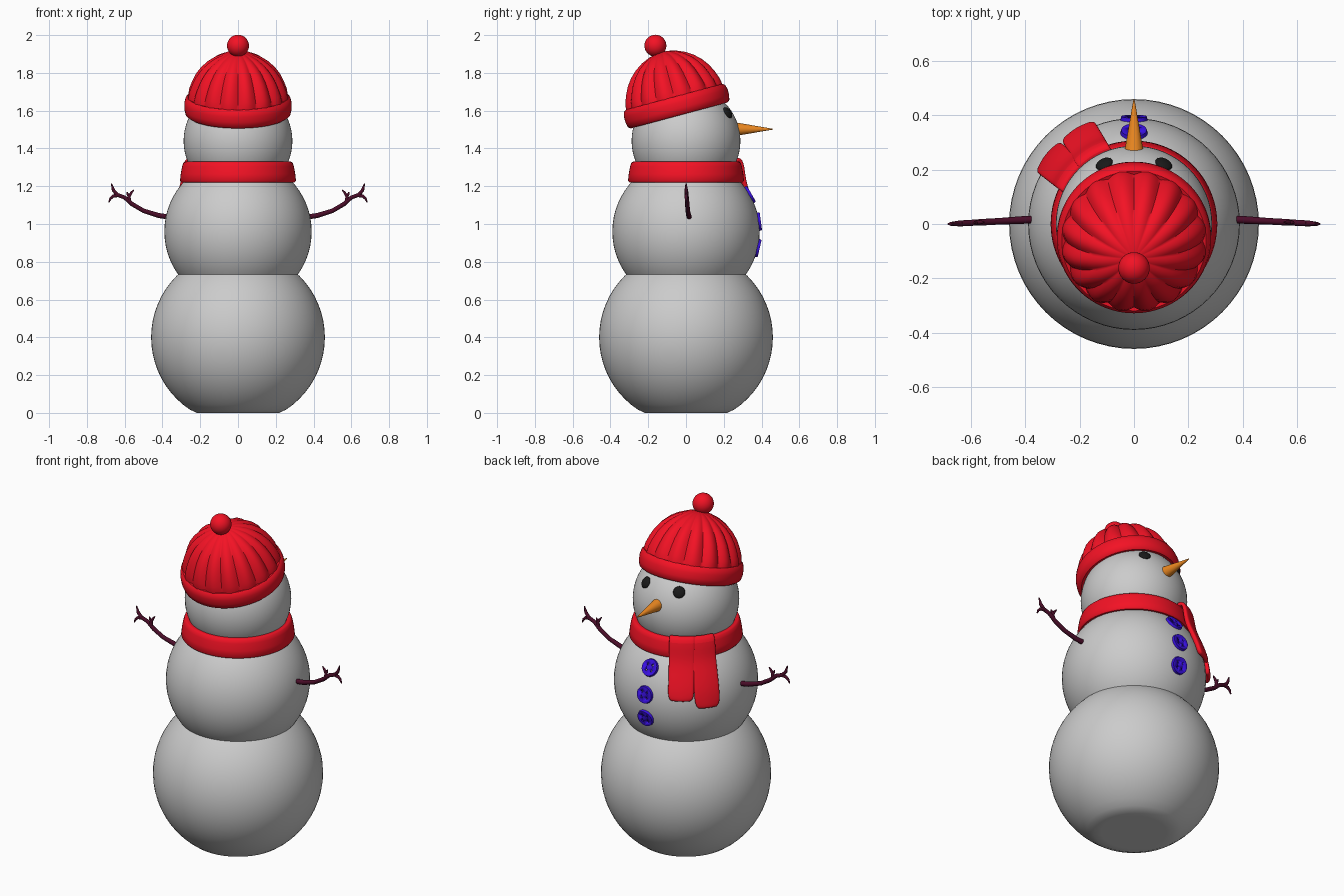
import bpy, bmesh
from math import sin, cos, pi, radians, sqrt
from mathutils import Vector, Matrix

if "Cube" in bpy.data.objects:
    bpy.data.objects.remove(bpy.data.objects["Cube"])


def material(name, rgb):
    m = bpy.data.materials.new(name)
    m.diffuse_color = (*rgb, 1)
    m.use_nodes = True
    m.node_tree.nodes["Principled BSDF"].inputs["Base Color"].default_value = m.diffuse_color
    return m


RED = material("red_wool", (0.9, 0.006, 0.018))
ORANGE = material("carrot", (0.85, 0.25, 0.015))
BLUE = material("blue_plastic", (0.04, 0.005, 0.75))
BLACK = material("coal", (0.01, 0.01, 0.01))
BARK = material("bark", (0.07, 0.004, 0.022))


def finish(name, bm, mat=None, angle=40):
    bmesh.ops.recalc_face_normals(bm, faces=bm.faces)
    me = bpy.data.meshes.new(name)
    bm.to_mesh(me)
    bm.free()
    ob = bpy.data.objects.new(name, me)
    bpy.context.collection.objects.link(ob)
    if mat:
        me.materials.append(mat)
    bpy.ops.object.select_all(action='DESELECT')
    ob.select_set(True)
    bpy.context.view_layer.objects.active = ob
    bpy.ops.object.shade_smooth_by_angle(angle=radians(angle))
    return ob


def sphere(name, radius, center, mat=None, seg=64, floor=None, scale=(1, 1, 1)):
    bm = bmesh.new()
    bmesh.ops.create_uvsphere(bm, u_segments=seg, v_segments=seg // 2, radius=radius)
    for v in bm.verts:
        v.co = Vector([a * b for a, b in zip(v.co, scale)])
        if floor is not None:
            v.co.z = max(v.co.z, floor)
    ob = finish(name, bm, mat, 80)
    ob.location = center
    return ob


def lathe(name, profile, mat, seg=96, closed=True, warp=None):
    """Revolve (radius, height) points; warp scales the radius by angle and point index."""
    bm = bmesh.new()
    rings = []
    for i, (r, z) in enumerate(profile):
        ring = []
        for k in range(seg):
            a = 2 * pi * k / seg
            q = r * (warp(a, i) if warp else 1)
            ring.append(bm.verts.new((q * cos(a), q * sin(a), z)))
        rings.append(ring)
    pairs = list(zip(rings, rings[1:])) + ([(rings[-1], rings[0])] if closed else [])
    for lo, hi in pairs:
        for k in range(seg):
            n = (k + 1) % seg
            bm.faces.new((lo[k], lo[n], hi[n], hi[k]))
    if not closed:
        bm.faces.new(rings[-1])
    return finish(name, bm, mat, 50)


def aim(ob, location, normal):
    ob.location = location
    ob.rotation_mode = 'QUATERNION'
    ob.rotation_quaternion = Vector(normal).to_track_quat('Z', 'Y')


# Snow balls
sphere("lower_body", 0.46, (0, 0, 0.40), floor=-0.40)
sphere("middle_body", 0.39, (0, 0, 0.96))
HEAD = Vector((0, 0, 1.44))
sphere("head", 0.288, HEAD)

# Scarf band
lathe("scarf_band", [(0.27, 1.222), (0.30, 1.221), (0.307, 1.23), (0.303, 1.265),
                     (0.296, 1.305), (0.289, 1.325), (0.281, 1.33), (0.262, 1.328)], RED)


# Scarf tails draped over the knot and down the chest
def tail(name, azimuth, path, width):
    a = radians(azimuth)
    out, side = Vector((cos(a), sin(a), 0)), Vector((-sin(a), cos(a), 0))
    bm = bmesh.new()
    rows = []
    for i, (r, z) in enumerate(path):
        w = width * (0.72 if i == len(path) - 1 else 1)
        rows.append([bm.verts.new(out * (r - 0.012 * abs(u) ** 2) + side * u * w / 2
                                  + Vector((0, 0, z))) for u in (-1, -0.75, 0, 0.75, 1)])
    for p, q in zip(rows, rows[1:]):
        for k in range(4):
            bm.faces.new((p[k], p[k + 1], q[k + 1], q[k]))
    ob = finish(name, bm, RED)
    sol = ob.modifiers.new("thickness", 'SOLIDIFY')
    sol.thickness, sol.offset = 0.026, 0
    sub = ob.modifiers.new("soften", 'SUBSURF')
    sub.levels = sub.render_levels = 2
    for p in ob.data.polygons:
        p.use_smooth = True


tail("scarf_tail_long", 142, [(0.275, 1.325), (0.295, 1.342), (0.317, 1.325), (0.325, 1.23),
                              (0.36, 1.15), (0.392, 1.06), (0.403, 0.99), (0.405, 0.965)], 0.14)
tail("scarf_tail_short", 121, [(0.275, 1.325), (0.297, 1.345), (0.32, 1.328), (0.327, 1.23),
                               (0.36, 1.15), (0.388, 1.08), (0.402, 1.03), (0.404, 1.01)], 0.14)

# Tilted knitted hat
hat_frame = Matrix.Translation((0, -0.05, 1.625)) @ Matrix.Rotation(radians(15), 4, 'X')
brim = lathe("hat_brim", [(0.245, -0.045), (0.265, -0.052), (0.278, -0.042), (0.284, -0.015),
                          (0.284, 0.015), (0.278, 0.04), (0.266, 0.05), (0.245, 0.045)], RED)
dome = [(0.266, 0.02), (0.268, 0.05), (0.262, 0.085), (0.247, 0.125), (0.227, 0.165),
        (0.198, 0.204), (0.163, 0.237), (0.12, 0.265), (0.07, 0.286), (0.03, 0.294), (0.008, 0.296)]
depth = [0.04, 0.06, 0.075, 0.085, 0.09, 0.095, 0.095, 0.09, 0.07, 0.04, 0]
crown = lathe("hat_crown", dome, RED, seg=160, closed=False,
              warp=lambda a, i: 1 - depth[i] * (1 - abs(sin(8 * a))))
for part in (brim, crown):
    part.matrix_world = hat_frame
sphere("hat_pompom", 0.058, (0, -0.162, 1.944), RED, 32)

# Coal eyes
for s, label in ((-1, "left"), (1, "right")):
    n = Vector((s * 0.11, 0.222, 0.15)).normalized()
    eye = sphere("eye_" + label, 0.033, (0, 0, 0), BLACK, 24, scale=(1, 1, 0.45))
    aim(eye, HEAD + n * 0.288, n)

# Carrot nose
bm = bmesh.new()
bmesh.ops.create_cone(bm, cap_ends=True, segments=32, radius1=0.038, radius2=0.002, depth=0.21)
nose = finish("carrot_nose", bm, ORANGE)
aim(nose, (0, 0.355, 1.502), (0, 1, 0))

# Four-hole buttons: one drilled mesh, used three times
bm = bmesh.new()
bmesh.ops.create_cone(bm, cap_ends=True, segments=32, radius1=0.05, radius2=0.047, depth=0.014)
button = finish("button_1", bm, BLUE)
bm = bmesh.new()
for x in (-0.016, 0.016):
    for y in (-0.016, 0.016):
        bmesh.ops.create_cone(bm, cap_ends=True, segments=10, radius1=0.006, radius2=0.006,
                              depth=0.1, matrix=Matrix.Translation((x, y, 0)))
cutter = finish("button_hole_cutter", bm)
cutter.hide_render = True
cut = button.modifiers.new("holes", 'BOOLEAN')
cut.operation, cut.object, cut.solver = 'DIFFERENCE', cutter, 'EXACT'
drilled = bpy.data.meshes.new_from_object(button.evaluated_get(bpy.context.evaluated_depsgraph_get()))
button.modifiers.clear()
button.data = drilled
bpy.data.objects.remove(cutter)
for i, z in enumerate((1.155, 1.013, 0.872)):
    ob = button
    if i:
        ob = bpy.data.objects.new("button_%d" % (i + 1), drilled)
        bpy.context.collection.objects.link(ob)
    n = Vector((0, sqrt(0.39 ** 2 - (z - 0.96) ** 2), z - 0.96)).normalized()
    aim(ob, Vector((0, 0, 0.96)) + n * 0.393, n)

# Twig arms: (x, z, radius) paths, mirrored
TWIGS = [
    [(0.35, 1.035, .014), (0.42, 1.045, .014), (0.50, 1.07, .012), (0.56, 1.105, .012),
     (0.60, 1.14, .011), (0.64, 1.155, .011), (0.66, 1.18, .009), (0.67, 1.215, .003)],
    [(0.63, 1.153, .011), (0.66, 1.148, .009), (0.675, 1.135, .007), (0.684, 1.115, .003)],
    [(0.575, 1.118, .011), (0.577, 1.145, .009), (0.565, 1.165, .007), (0.553, 1.18, .003)],
    [(0.577, 1.145, .008), (0.585, 1.16, .006), (0.588, 1.17, .003)],
]
for s, label in ((-1, "left"), (1, "right")):
    cu = bpy.data.curves.new("arm_" + label, 'CURVE')
    cu.dimensions, cu.bevel_depth, cu.bevel_resolution = '3D', 1, 3
    cu.use_fill_caps = True
    cu.materials.append(BARK)
    for path in TWIGS:
        sp = cu.splines.new('POLY')
        sp.points.add(len(path) - 1)
        for p, (x, z, r) in zip(sp.points, path):
            p.co = (s * x, 0.018 - 0.018 * (x - 0.35) / 0.33, z, 1)
            p.radius = r
        sp.use_smooth = True
    ob = bpy.data.objects.new("arm_" + label, cu)
    bpy.context.collection.objects.link(ob)
    bpy.ops.object.select_all(action='DESELECT')
    ob.select_set(True)
    bpy.context.view_layer.objects.active = ob
    bpy.ops.object.convert(target='MESH')
